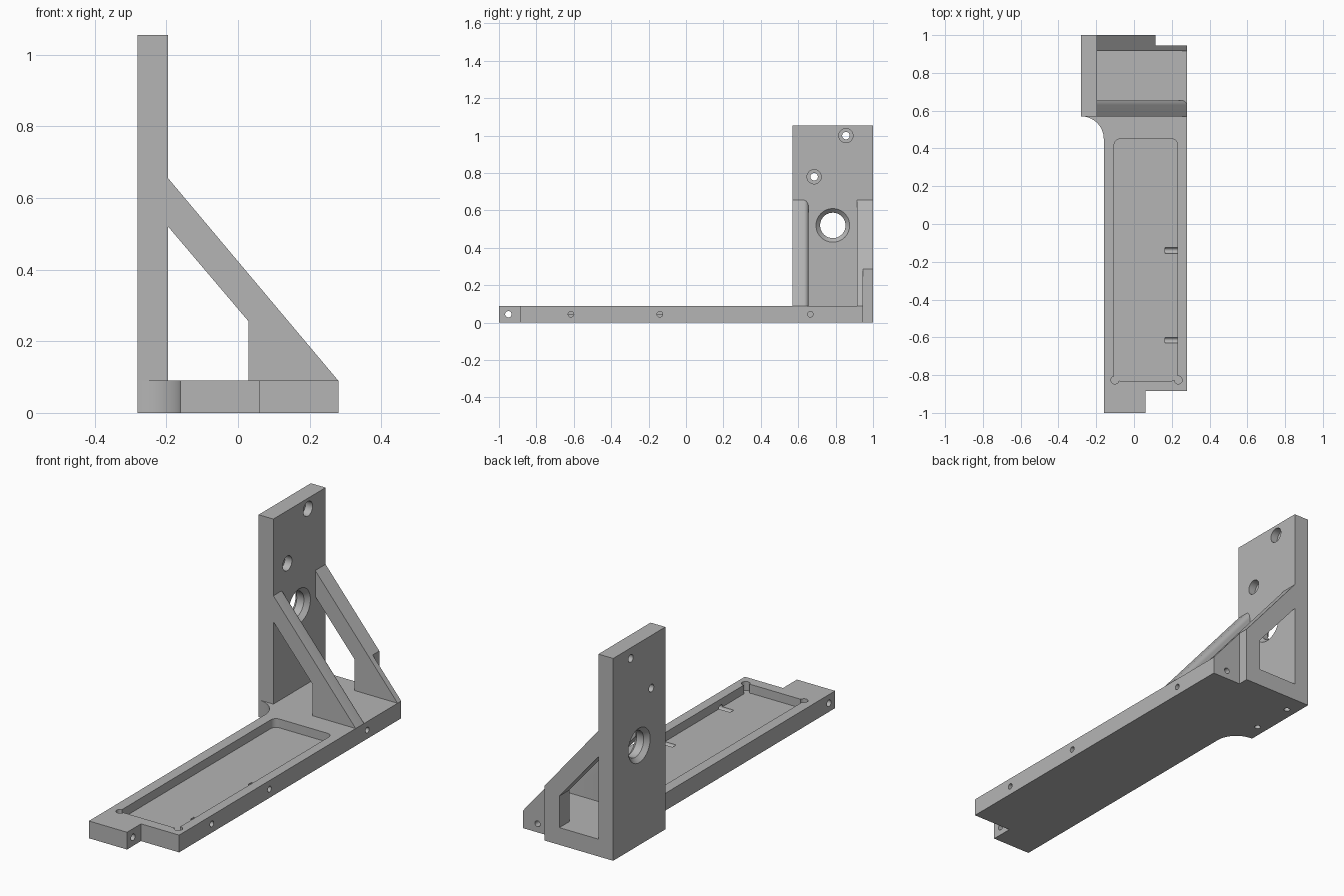
import bpy, bmesh, math
from mathutils import Vector

cube = bpy.data.objects.get("Cube")
if cube:
    bpy.data.objects.remove(cube, do_unlink=True)

grey = bpy.data.materials.new("plain grey")
grey.use_nodes = True
COLOR = (0.46, 0.46, 0.46, 1)
grey.diffuse_color = COLOR
grey.node_tree.nodes["Principled BSDF"].inputs["Base Color"].default_value = COLOR


def place(a, b, t, axis):
    """Map 2D profile point (a, b) and height t along an axis to 3D."""
    return {"x": (t, a, b), "y": (a, t, b), "z": (a, b, t)}[axis]


def loft(name, rings, axis):
    """Solid through matching rings, each given as (points, height)."""
    bm = bmesh.new()
    loops = [[bm.verts.new(place(a, b, t, axis)) for a, b in pts] for pts, t in rings]
    n = len(loops[0])
    bm.faces.new(loops[0])
    bm.faces.new(loops[-1])
    for lo, hi in zip(loops, loops[1:]):
        for i in range(n):
            j = (i + 1) % n
            bm.faces.new((lo[i], lo[j], hi[j], hi[i]))
    bmesh.ops.recalc_face_normals(bm, faces=bm.faces)
    mesh = bpy.data.meshes.new(name)
    bm.to_mesh(mesh)
    bm.free()
    mesh.materials.append(grey)
    ob = bpy.data.objects.new(name, mesh)
    bpy.context.collection.objects.link(ob)
    return ob


def prism(name, pts, axis, lo, hi):
    return loft(name, [(pts, lo), (pts, hi)], axis)


def arc(cx, cy, r, start, end, steps):
    return [(cx + r * math.cos(math.radians(start + (end - start) * i / steps)),
             cy + r * math.sin(math.radians(start + (end - start) * i / steps)))
            for i in range(steps + 1)]


def circle(cx, cy, r, n=32):
    return arc(cx, cy, r, 0, 360, n)[:-1]


def rect(x0, y0, x1, y1):
    return [(x0, y0), (x1, y0), (x1, y1), (x0, y1)]


def round_rect(x0, y0, x1, y1, r):
    return (arc(x1 - r, y1 - r, r, 0, 90, 8) + arc(x0 + r, y1 - r, r, 90, 180, 8)
            + arc(x0 + r, y0 + r, r, 180, 270, 8) + arc(x1 - r, y0 + r, r, 270, 360, 8))


def drill(axis, a, b, r, lo, hi):
    return prism("cutter", circle(a, b, r), axis, lo, hi)


def cut(ob, cutters):
    """Subtract every cutter, bake the result and discard the cutters."""
    for c in cutters:
        c.hide_render = True
        mod = ob.modifiers.new("cut", "BOOLEAN")
        mod.operation = "DIFFERENCE"
        mod.solver = "EXACT"
        mod.object = c
    bpy.context.view_layer.update()
    dg = bpy.context.evaluated_depsgraph_get()
    mesh = bpy.data.meshes.new_from_object(ob.evaluated_get(dg))
    ob.modifiers.clear()
    ob.data = mesh
    for c in cutters:
        bpy.data.objects.remove(c, do_unlink=True)


XL, XR = -0.28, 0.28      # overall width
WALL = -0.195             # inner face of the upright
T = 0.09                  # base thickness
MID = T / 2
Y0, Y1 = 0.57, 1.0        # depth of the upright

# Base plate with end tongue, rear step and concave corner
outline = [(-0.16, -1), (0.06, -1), (0.06, -0.885), (XR, -0.885), (XR, 0.945),
           (0.115, 0.945), (0.115, Y1), (WALL, Y1), (WALL, Y0)]
outline += arc(XL, 0.45, 0.12, 90, 0, 14)
base = prism("base_plate", outline, "z", 0, T)

# Shallow tray, corner reliefs, side holes, tongue hole and rear hole
FLOOR = 0.044
cut(base, [prism("cutter", round_rect(-0.105, -0.83, 0.23, 0.45, 0.03), "z", FLOOR, 0.2)])
cut(base, [drill("z", x, -0.826, 0.021, FLOOR, 0.2) for x in (-0.101, 0.234)])
cut(base, [drill("x", y, MID, 0.015, 0.165, 0.4) for y in (-0.615, -0.14, 0.665)]
    + [drill("x", -0.95, MID, 0.017, -0.4, 0.4 - 0.2),
       drill("y", 0.195, MID, 0.015, 0.84, 1.1)])

# Upright plate with counterbored bolt holes, chamfered bore and holes underneath
upright = prism("upright_plate", rect(XL, Y0, WALL, Y1), "z", 0, 1.055)
holes = []
for y, z in ((0.855, 1.0), (0.685, 0.78)):
    holes.append(drill("x", y, z, 0.02, -0.4, 0))
    holes.append(drill("x", y, z, 0.038, WALL - 0.04, 0))
bore = [(0.112, XL - 0.022), (0.068, XL + 0.022), (0.068, WALL - 0.022), (0.112, WALL + 0.022)]
holes.append(loft("cutter", [(circle(0.785, 0.52, r, 48), x) for r, x in bore], "x"))
holes += [drill("z", -0.228, y, 0.015, -0.1, 0.1) for y in (0.675, 0.9)]
cut(upright, holes)

# Diagonal braces
brace = [(WALL, 0.655), (XR, T), (0.03, T), (0.03, 0.255), (WALL, 0.52)]
front_brace = prism("front_brace", brace, "y", Y0, 0.655)
rear_brace = prism("rear_brace", brace, "y", 0.915, Y1)
cut(rear_brace, [prism("cutter", rect(0.115, 0.945, 0.5, 1.2), "z", -0.1, 0.6)])

# Round the inner sloping edge of the front brace
bm = bmesh.new()
bm.from_mesh(front_brace.data)
ends = (Vector((WALL, 0.655, 0.655)), Vector((XR, 0.655, T)))
edge = [e for e in bm.edges
        if all(min((v.co - p).length for p in ends) < 1e-4 for v in e.verts)]
bmesh.ops.bevel(bm, geom=edge, offset=0.025, segments=6, profile=0.5, affect="EDGES")
bm.to_mesh(front_brace.data)
bm.free()

# Smooth the round walls, keep machined edges sharp
for ob in (base, upright, front_brace, rear_brace):
    bpy.ops.object.select_all(action="DESELECT")
    ob.select_set(True)
    bpy.context.view_layer.objects.active = ob
    bpy.ops.object.shade_smooth_by_angle(angle=math.radians(30))
